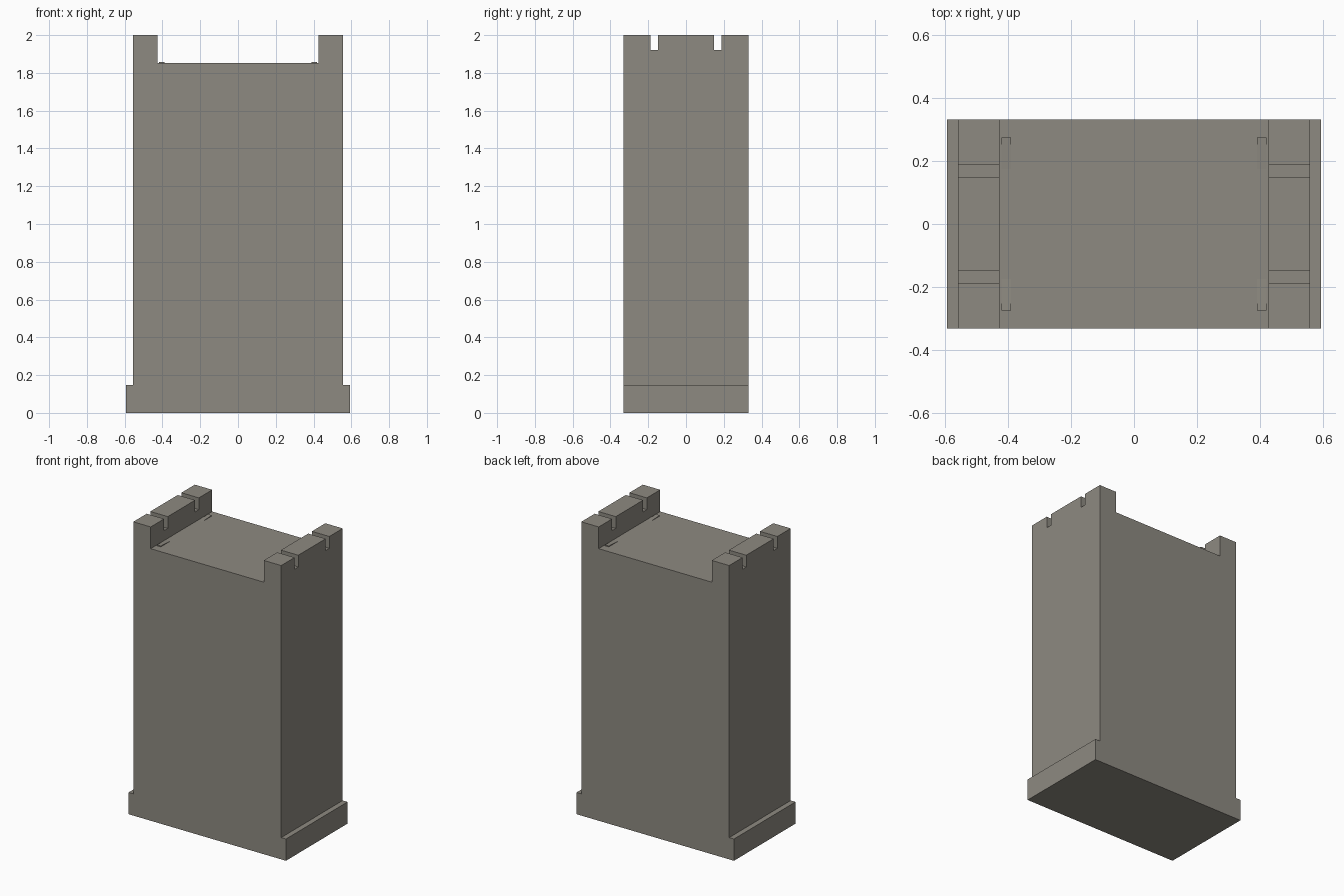
import bpy, bmesh

if "Cube" in bpy.data.objects:
    bpy.data.objects.remove(bpy.data.objects["Cube"])

stone = bpy.data.materials.new("warm_grey_stone")
stone.diffuse_color = (0.27, 0.254, 0.22, 1)
stone.use_nodes = True
stone.node_tree.nodes["Principled BSDF"].inputs["Base Color"].default_value = stone.diffuse_color

DEPTH = 0.331      # half depth of the tower
DECK = 1.852       # deck height between the side walls


def prism(name, profile, axis, start, end):
    """Extrude a closed 2D profile along x (profile = y, z) or y (profile = x, z)."""
    bm = bmesh.new()
    place = (lambda p, t: (t, p[0], p[1])) if axis == "x" else (lambda p, t: (p[0], t, p[1]))
    a = [bm.verts.new(place(p, start)) for p in profile]
    b = [bm.verts.new(place(p, end)) for p in profile]
    bm.faces.new(a)
    bm.faces.new(b[::-1])
    for i in range(len(a)):
        j = (i + 1) % len(a)
        bm.faces.new((a[i], b[i], b[j], a[j]))
    bmesh.ops.recalc_face_normals(bm, faces=bm.faces[:])
    mesh = bpy.data.meshes.new(name)
    bm.to_mesh(mesh)
    bm.free()
    mesh.materials.append(stone)
    obj = bpy.data.objects.new(name, mesh)
    bpy.context.collection.objects.link(obj)
    return obj


# Tower: plinth, shaft and raised side walls in one front profile
half = [(0.593, 0), (0.593, 0.148), (0.557, 0.148), (0.557, 2.0), (0.426, 2.0), (0.426, DECK)]
profile = half + [(-x, z) for x, z in reversed(half)]
tower = prism("tower", profile, "y", -DEPTH, DEPTH)

# Narrow slots cut across the tops of both side walls
for s in (-1, 1):
    y0, y1 = sorted((s * 0.147, s * 0.187))
    slot = [(y0, 1.92), (y1, 1.92), (y1, 2.1), (y0, 2.1)]
    cutter = prism("slot_cutter", slot, "x", -0.7, 0.7)
    cutter.hide_render = True
    cutter.hide_set(True)
    cut = tower.modifiers.new("slot", "BOOLEAN")
    cut.operation = "DIFFERENCE"
    cut.solver = "EXACT"
    cut.object = cutter

# Four shallow wedge tabs rising out of the deck toward front and back
for sx in (-1, 1):
    for sy in (-1, 1):
        wedge = [(sy * 0.175, DECK - 0.002), (sy * 0.274, DECK - 0.002),
                 (sy * 0.274, DECK + 0.006), (sy * 0.175, DECK + 0.0005)]
        prism("deck_tab", wedge, "x", sx * 0.39, sx * 0.419)
